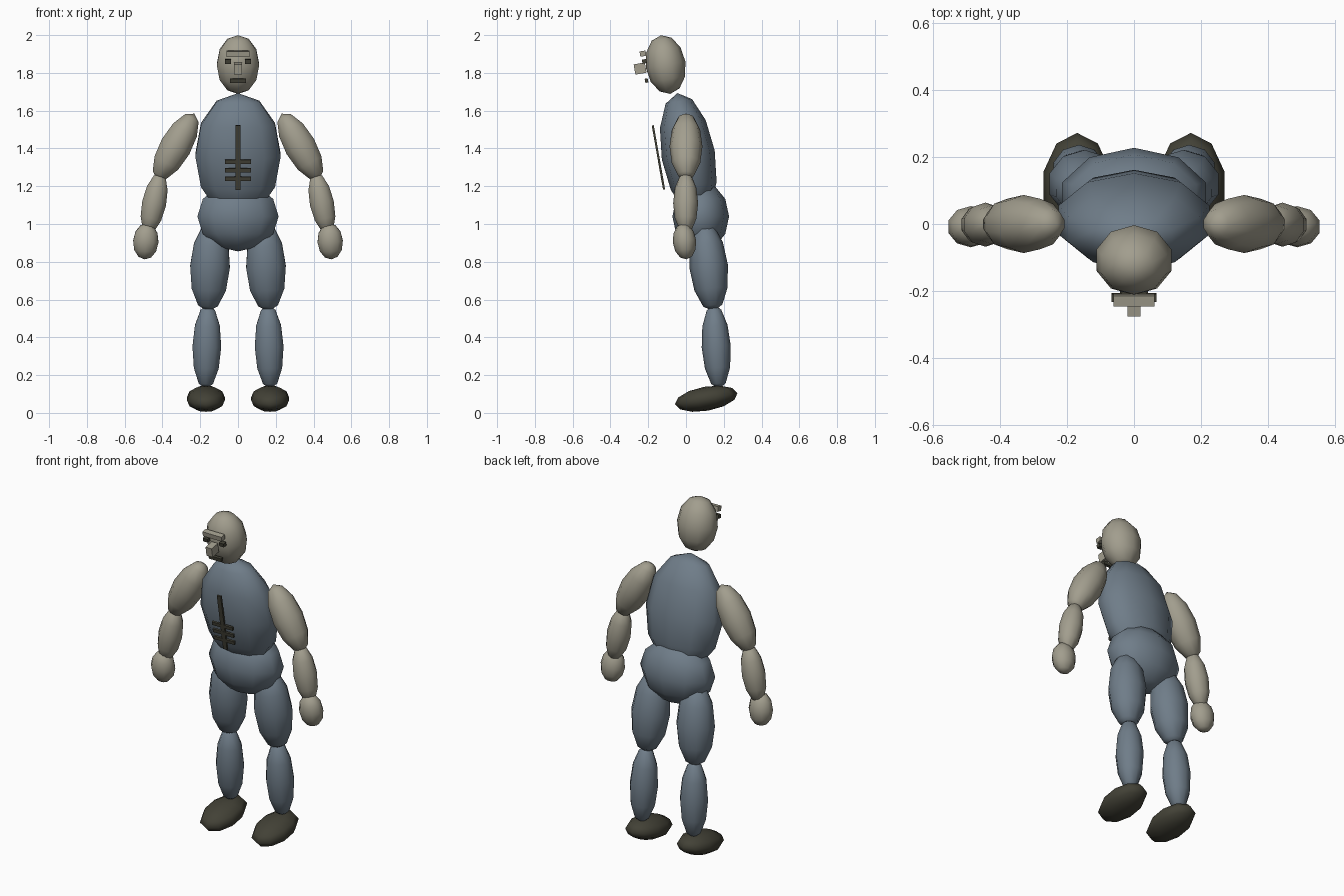
import bpy, bmesh
from math import radians, cos
from mathutils import Matrix, Euler

cube = bpy.data.objects.get("Cube")
if cube:
    bpy.data.objects.remove(cube, do_unlink=True)


def material(name, rgb):
    mat = bpy.data.materials.new(name)
    mat.use_nodes = True
    color = (*rgb, 1)
    mat.diffuse_color = color
    mat.node_tree.nodes["Principled BSDF"].inputs["Base Color"].default_value = color
    return mat


skin = material("pale skin", (0.36, 0.34, 0.27))
cloth = material("slate cloth", (0.16, 0.205, 0.25))
dark = material("dark leather", (0.055, 0.053, 0.037))


def finish(bm, name, mat, loc, tilt, smooth):
    rot = Euler([radians(a) for a in tilt]).to_matrix().to_4x4()
    bm.transform(Matrix.Translation(loc) @ rot)
    mesh = bpy.data.meshes.new(name)
    bm.to_mesh(mesh)
    bm.free()
    mesh.materials.append(mat)
    for p in mesh.polygons:
        p.use_smooth = smooth
    bpy.context.collection.objects.link(bpy.data.objects.new(name, mesh))


def blob(name, mat, loc, radii, tilt=(0, 0, 0)):
    """Ten-sided ellipsoid; x radius is measured to the flat side."""
    bm = bmesh.new()
    bmesh.ops.create_uvsphere(bm, u_segments=10, v_segments=6, radius=1)
    rx, ry, rz = radii
    bmesh.ops.scale(bm, vec=(rx / cos(radians(18)), ry, rz), verts=bm.verts)
    finish(bm, name, mat, loc, tilt, True)


def block(name, mat, loc, size, tilt=10):
    bm = bmesh.new()
    bmesh.ops.create_cube(bm, size=1)
    bmesh.ops.scale(bm, vec=size, verts=bm.verts)
    finish(bm, name, mat, loc, (tilt, 0, 0), False)


# Body core
blob("head", skin, (0, -0.108, 1.844), (0.112, 0.106, 0.157), (9, 0, 0))
blob("torso", cloth, (0, 0.012, 1.365), (0.226, 0.142, 0.333), (10, 0, 0))
blob("pelvis", cloth, (0, 0.078, 1.04), (0.215, 0.15, 0.185))

# Limbs, mirrored
limbs = [
    ("upper_arm", skin, (0.33, 0, 1.41), (0.083, 0.087, 0.2), (0, -29.5, 0)),
    ("forearm", skin, (0.444, -0.002, 1.11), (0.064, 0.066, 0.165), (0, -12, 0)),
    ("hand", skin, (0.488, -0.008, 0.908), (0.067, 0.062, 0.096), (6, -4, 0)),
    ("thigh", cloth, (0.148, 0.12, 0.775), (0.105, 0.102, 0.24), (6, -3, 0)),
    ("calf", cloth, (0.165, 0.16, 0.35), (0.076, 0.077, 0.225), (3.5, -1.5, 0)),
    ("foot", dark, (0.17, 0.107, 0.075), (0.1, 0.168, 0.064), (10, 0, 0)),
]
for side, s in (("left", 1), ("right", -1)):
    for part, mat, (x, y, z), radii, (a, b, c) in limbs:
        blob(f"{side}_{part}", mat, (s * x, y, z), radii, (a, s * b, c))
    block(f"{side}_eye", dark, (s * 0.053, -0.22, 1.861), (0.03, 0.024, 0.022))

# Face
block("brow", skin, (0, -0.228, 1.902), (0.124, 0.032, 0.028))
block("nose", skin, (0, -0.243, 1.823), (0.04, 0.06, 0.055))
block("mouth", dark, (0, -0.209, 1.759), (0.083, 0.016, 0.022))

# Chest fastening
block("chest_strip", dark, (0, -0.146, 1.352), (0.026, 0.011, 0.345))
for i in range(3):
    z = 1.24 + 0.045 * i
    block(f"chest_bar_{i + 1}", dark, (0, -0.146 - 0.176 * (z - 1.352), z), (0.136, 0.012, 0.021))
